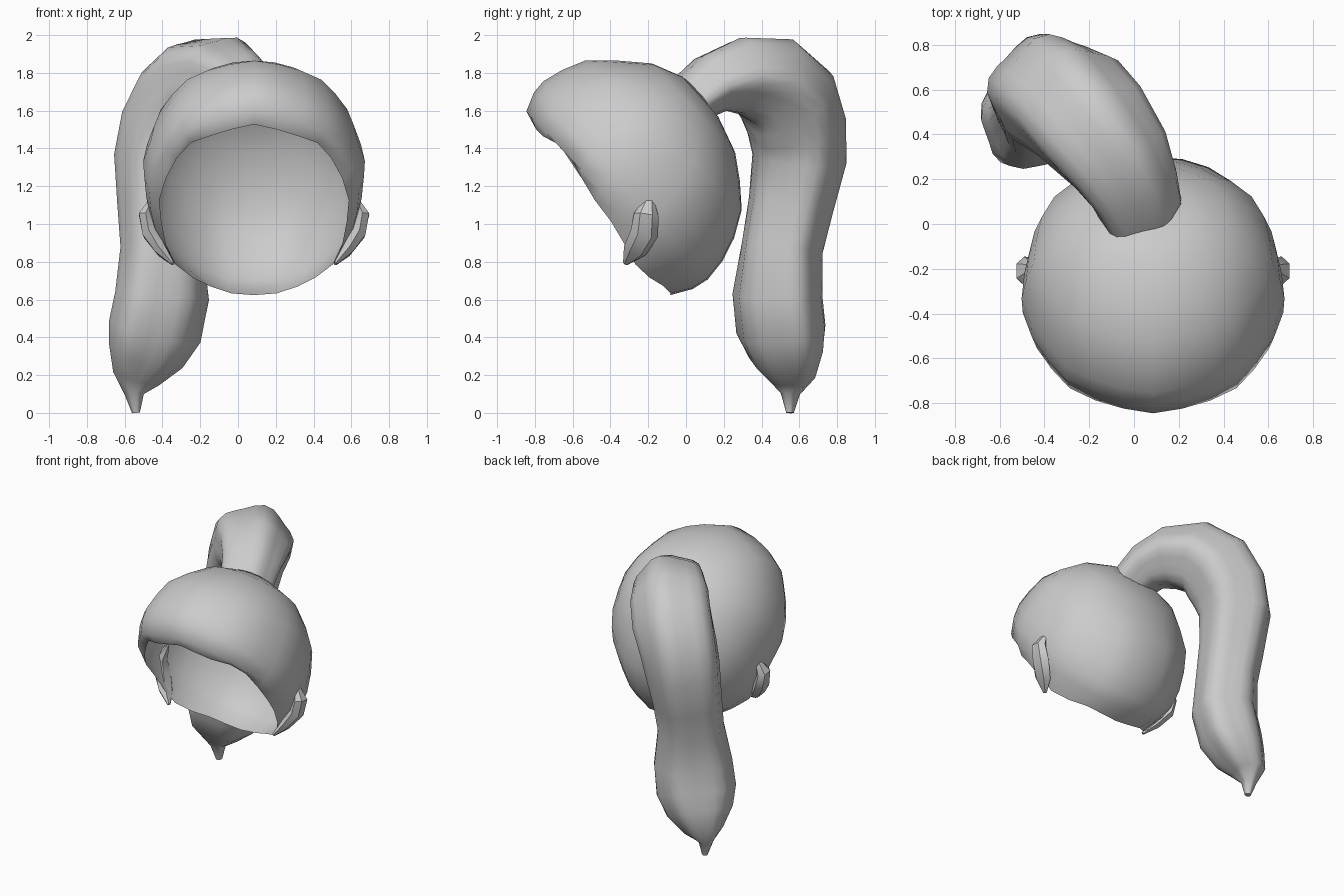
import bpy, bmesh, math
from mathutils import Vector

if "Cube" in bpy.data.objects:
    bpy.data.objects.remove(bpy.data.objects["Cube"])

hair = bpy.data.materials.new("hair_grey")
hair.diffuse_color = (0.6, 0.6, 0.6, 1)
hair.use_nodes = True
hair.node_tree.nodes["Principled BSDF"].inputs["Base Color"].default_value = (0.6, 0.6, 0.6, 1)

CAP_X = 0.085


def loft(name, rings, close_start, close_end, angle=50):
    """Skin a list of point rings into one smooth-shaded object."""
    bm = bmesh.new()
    loops = [[bm.verts.new(p) for p in ring] for ring in rings]
    n = len(loops[0])
    for a, b in zip(loops, loops[1:]):
        for i in range(n):
            j = (i + 1) % n
            bm.faces.new((a[i], a[j], b[j], b[i]))
    if close_start:
        bm.faces.new(loops[0][::-1])
    if close_end:
        bm.faces.new(loops[-1])
    bmesh.ops.recalc_face_normals(bm, faces=bm.faces)
    mesh = bpy.data.meshes.new(name)
    bm.to_mesh(mesh)
    bm.free()
    mesh.materials.append(hair)
    obj = bpy.data.objects.new(name, mesh)
    bpy.context.collection.objects.link(obj)
    bpy.ops.object.select_all(action="DESELECT")
    obj.select_set(True)
    bpy.context.view_layer.objects.active = obj
    bpy.ops.object.shade_smooth_by_angle(angle=math.radians(angle))
    return obj


def tube(path, side, sides, ripple=0.0, lobes=5):
    """Rings along a path of (centre, side radius, depth radius)."""
    rings = []
    pts = [Vector(p[0]) for p in path]
    for k, (_, ra, rb) in enumerate(path):
        t = (pts[min(k + 1, len(pts) - 1)] - pts[max(k - 1, 0)]).normalized()
        s = (side - t * side.dot(t)).normalized()
        d = s.cross(t)
        ring = []
        for i in range(sides):
            a = math.tau * i / sides
            g = 1 + ripple * math.cos(lobes * a + 0.12 * k)
            ring.append(pts[k] + s * (ra * g * math.cos(a)) + d * (rb * g * math.sin(a)))
        rings.append(ring)
    return rings


# Hair cap: tilted open shell, each ring as front (y, z), back (y, z), half width
cap = [
    ((-0.79, 1.53), (-0.09, 0.61), 0.50),
    ((-0.84, 1.59), (0.04, 0.65), 0.555),
    ((-0.80, 1.69), (0.12, 0.70), 0.58),
    ((-0.75, 1.75), (0.20, 0.80), 0.585),
    ((-0.65, 1.81), (0.26, 0.92), 0.565),
    ((-0.53, 1.86), (0.30, 1.07), 0.53),
    ((-0.36, 1.865), (0.285, 1.23), 0.45),
    ((-0.18, 1.85), (0.26, 1.38), 0.345),
    ((-0.02, 1.78), (0.17, 1.57), 0.16),
]
SIDES = 26
AXIS = Vector((0, 0.78, 0.62))
rings = []
for k, (f, b, w) in enumerate(cap):
    front, back = Vector((CAP_X, *f)), Vector((CAP_X, *b))
    mid, half = (front + back) / 2, (front - back) / 2
    ring = []
    for i in range(SIDES):
        a = math.tau * i / SIDES
        g = 1 + (0.012 * math.cos(9 * a) if k < 6 else 0)
        p = mid + half * (g * math.cos(a)) + Vector((w * g * math.sin(a), 0, 0))
        if k == 0:
            # uneven hairline: swept back at the temples, lower by the ears
            p += AXIS * (0.012 * math.cos(7 * a) - 0.025 * math.cos(3 * a))
        ring.append(p)
    rings.append(ring)
loft("hair_cap", rings, False, True, 75)

# Ponytail: arches off the crown and hangs down behind one side
tail = [
    ((0.04, 0.03, 1.67), 0.18, 0.13),
    ((0.00, 0.14, 1.75), 0.20, 0.155),
    ((-0.07, 0.28, 1.785), 0.235, 0.20),
    ((-0.19, 0.44, 1.755), 0.265, 0.24),
    ((-0.28, 0.54, 1.65), 0.27, 0.26),
    ((-0.36, 0.585, 1.50), 0.26, 0.255),
    ((-0.40, 0.595, 1.34), 0.25, 0.24),
    ((-0.405, 0.55, 1.10), 0.23, 0.215),
    ((-0.40, 0.505, 0.88), 0.22, 0.205),
    ((-0.40, 0.48, 0.62), 0.26, 0.215),
    ((-0.44, 0.50, 0.43), 0.265, 0.21),
    ((-0.49, 0.53, 0.30), 0.22, 0.175),
    ((-0.54, 0.56, 0.18), 0.13, 0.115),
    ((-0.55, 0.55, 0.10), 0.05, 0.05),
    ((-0.54, 0.55, 0.00), 0.02, 0.02),
]
loft("ponytail", tube(tail, Vector((0.8, 0.6, 0)), 25, 0.06), True, True, 60)

# Side locks: short flat curls in front of each ear
for name, m in (("left_lock", 1), ("right_lock", -1)):
    lock = [
        ((CAP_X + m * 0.53, -0.19, 1.15), 0.015, 0.01),
        ((CAP_X + m * 0.575, -0.21, 1.05), 0.065, 0.04),
        ((CAP_X + m * 0.55, -0.22, 0.95), 0.075, 0.045),
        ((CAP_X + m * 0.49, -0.27, 0.86), 0.065, 0.035),
        ((CAP_X + m * 0.43, -0.32, 0.79), 0.015, 0.01),
    ]
    loft(name, tube(lock, Vector((0, 1, 0)), 6), True, True, 40)
